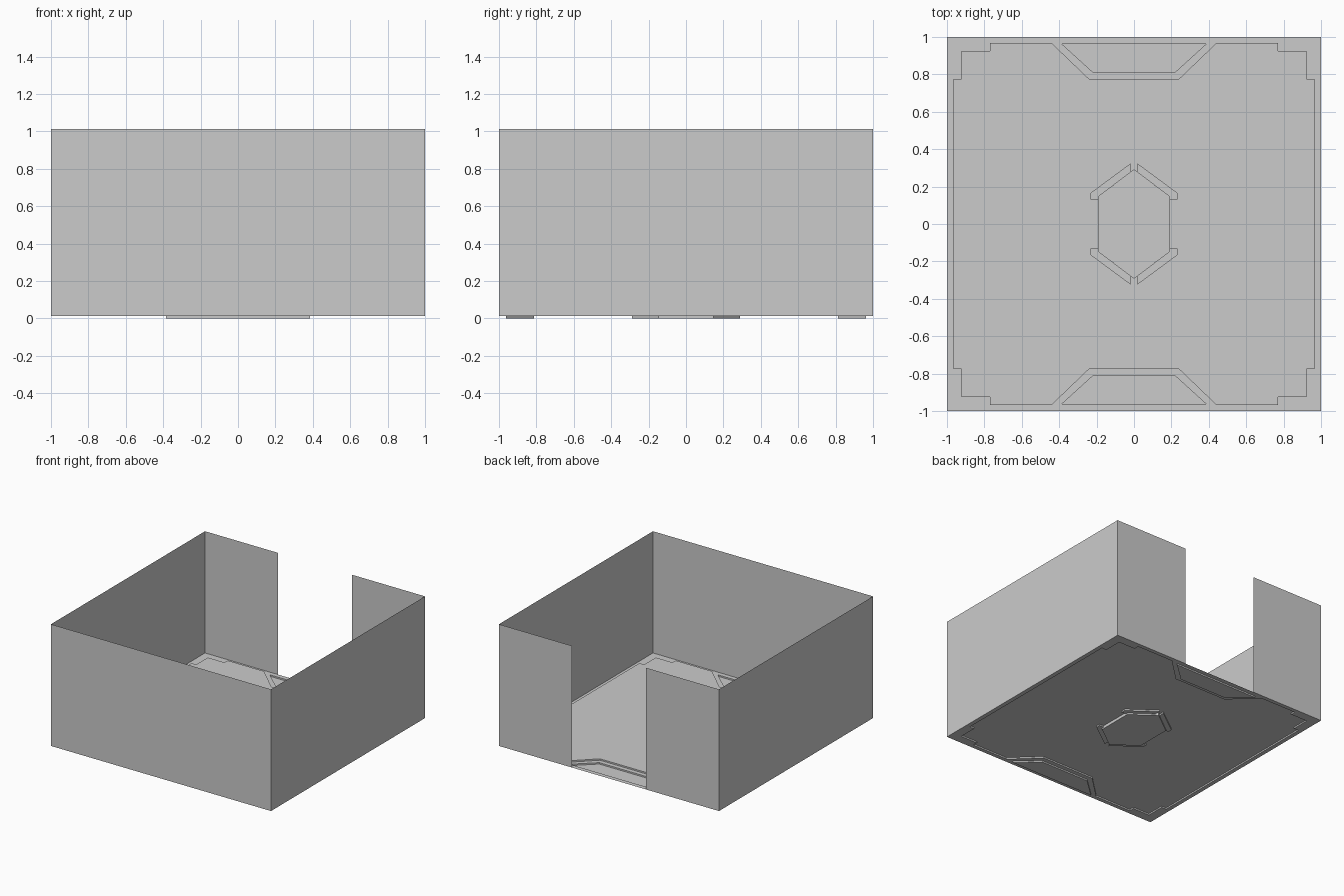
import bpy, bmesh

if "Cube" in bpy.data.objects:
    bpy.data.objects.remove(bpy.data.objects["Cube"])

BASE, DECK, TOP = 0.012, 0.024, 1.012


def finish(name, bm):
    me = bpy.data.meshes.new(name)
    bm.to_mesh(me)
    bm.free()
    ob = bpy.data.objects.new(name, me)
    bpy.context.collection.objects.link(ob)
    return ob


def sheet(name, loops, z):
    """Flat panel: first loop is the border, the others are holes."""
    bm = bmesh.new()
    edges = []
    for loop in loops:
        vs = [bm.verts.new((x, y, z)) for x, y in loop]
        edges += [bm.edges.new((vs[i - 1], vs[i])) for i in range(len(vs))]
    bmesh.ops.triangle_fill(bm, use_beauty=True, edges=edges, normal=(0, 0, 1))
    bm.normal_update()
    for f in bm.faces:
        if f.normal.z < 0:
            f.normal_flip()
    bmesh.ops.dissolve_limit(bm, angle_limit=0.01, verts=bm.verts[:], edges=bm.edges[:])
    return finish(name, bm)


def band(name, path, z0, z1, closed=True):
    """Vertical strip following a plan outline."""
    bm = bmesh.new()
    lo = [bm.verts.new((x, y, z0)) for x, y in path]
    hi = [bm.verts.new((x, y, z1)) for x, y in path]
    for i in range(0 if closed else 1, len(path)):
        bm.faces.new((lo[i - 1], lo[i], hi[i], hi[i - 1]))
    return finish(name, bm)


def flip(path, sx, sy):
    return [(x * sx, y * sy) for x, y in path]


def four_way(q):
    """Mirror a quarter outline (top to right) into a closed loop."""
    pts = q + flip(q, 1, -1)[::-1] + flip(q, -1, -1) + flip(q, -1, 1)[::-1]
    out = []
    for p in pts:
        if not out or p != out[-1]:
            out.append(p)
    return out[:-1] if out[0] == out[-1] else out


# Plan outlines
square = [(-1, -1), (1, -1), (1, 1), (-1, 1)]
frame = four_way([(0.24, 0.775), (0.44, 0.967), (0.77, 0.967), (0.77, 0.925),
                  (0.922, 0.925), (0.922, 0.775), (0.965, 0.775)])
trap = [(-0.385, 0.962), (0.385, 0.962), (0.22, 0.812), (-0.22, 0.812)]
traps = [trap, flip(trap, 1, -1)]
hexagon = four_way([(0, 0.29), (0.19, 0.147)])
outer = [(0.02, 0.275), (0.02, 0.32), (0.23, 0.165), (0.23, 0.13), (0.19, 0.13)]
emblem = four_way([(0, 0.29)] + outer)
groove = outer + [(0.19, 0.147)]

# Floor border and raised centre deck
sheet("floor_border", [square, frame] + traps, BASE)
sheet("floor_deck", [frame, emblem], DECK)
band("deck_step", frame, BASE, DECK)
band("hexagon_step", emblem, BASE, DECK)

# Sunken trapezoid panels at front and back
for label, t in zip(("back", "front"), traps):
    sheet(label + "_floor_panel", [t], 0)
    band(label + "_floor_panel_edge", t, 0, BASE)

# Sunken hexagon with four surrounding grooves
sheet("hexagon_panel", [hexagon], 0)
band("hexagon_edge", hexagon, 0, BASE)
for sx in (1, -1):
    for sy in (1, -1):
        sheet("hexagon_groove", [flip(groove, sx, sy)], BASE)

# Thin walls, open to the back through a full-height doorway
band("walls", [(-0.335, 1), (-1, 1), (-1, -1), (1, -1), (1, 1), (0.335, 1)],
     BASE, TOP, closed=False)
